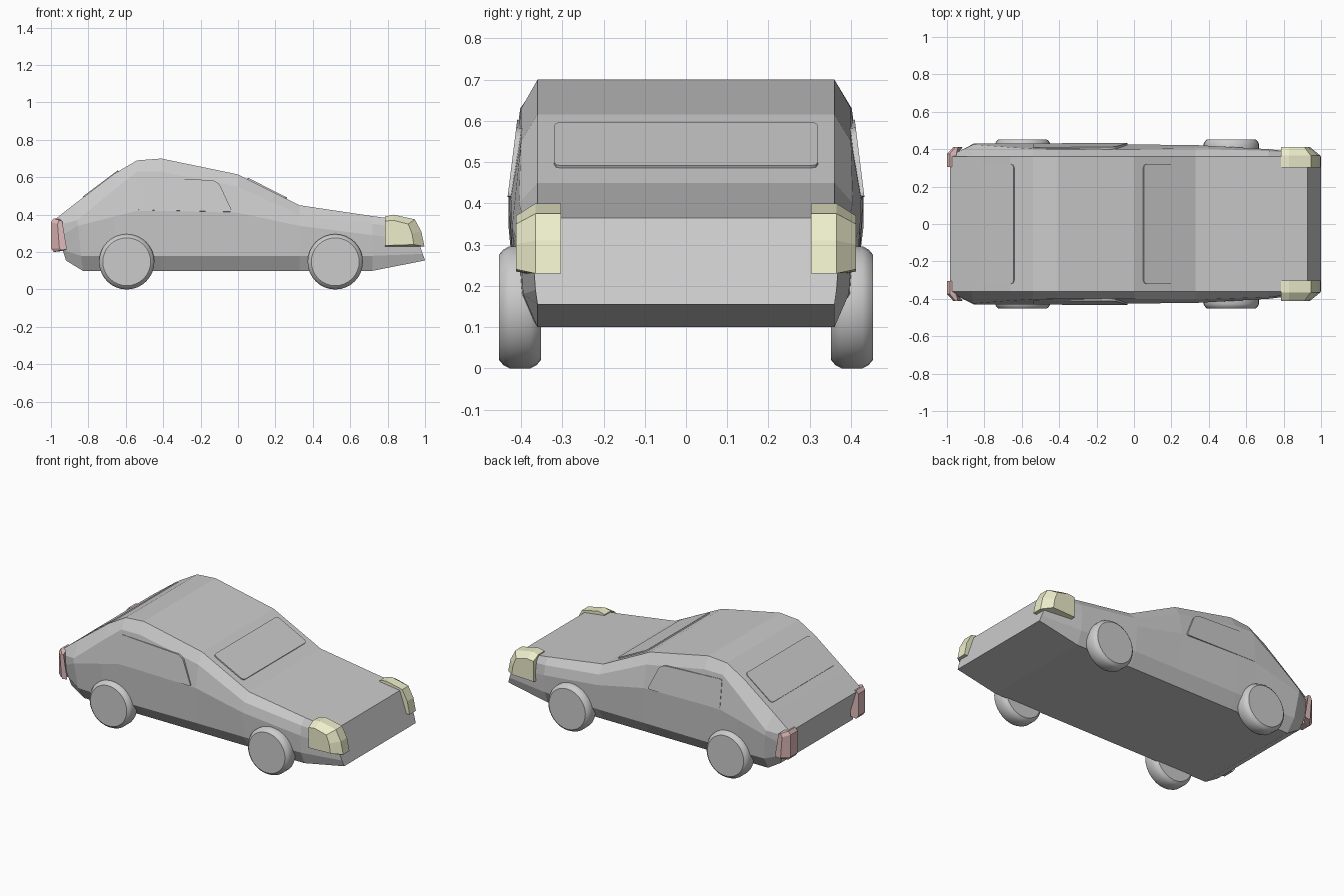
import bpy, bmesh, math
from mathutils import Vector

if "Cube" in bpy.data.objects:
    bpy.data.objects.remove(bpy.data.objects["Cube"])


def make_object(name, bm, mat=None):
    bmesh.ops.recalc_face_normals(bm, faces=bm.faces)
    mesh = bpy.data.meshes.new(name)
    bm.to_mesh(mesh)
    bm.free()
    ob = bpy.data.objects.new(name, mesh)
    bpy.context.collection.objects.link(ob)
    if mat:
        mesh.materials.append(mat)
    return ob


def loft(name, rings, mat=None):
    """Skin equal-length rings of points and cap both ends."""
    bm = bmesh.new()
    vs = [[bm.verts.new(p) for p in ring] for ring in rings]
    n = len(vs[0])
    for a, b in zip(vs, vs[1:]):
        for i in range(n):
            j = (i + 1) % n
            bm.faces.new((a[i], a[j], b[j], b[i]))
    bm.faces.new(vs[0])
    bm.faces.new(vs[-1])
    return make_object(name, bm, mat)


def panel(name, corners, normal, radius=0.018, lift=0.006, depth=0.02):
    """Thin pane with rounded corners, standing slightly proud of the body."""
    nrm = Vector(normal).normalized()
    bm = bmesh.new()
    lo = [bm.verts.new(Vector(c) + nrm * (lift - depth)) for c in corners]
    hi = [bm.verts.new(Vector(c) + nrm * lift) for c in corners]
    n = len(lo)
    bm.faces.new(lo)
    bm.faces.new(hi)
    for i in range(n):
        j = (i + 1) % n
        bm.faces.new((lo[i], lo[j], hi[j], hi[i]))
    edges = [e for e in bm.edges if {e.verts[0], e.verts[1]} in [{a, b} for a, b in zip(lo, hi)]]
    bmesh.ops.bevel(bm, geom=edges, offset=radius, segments=2, profile=0.5, affect='EDGES')
    return make_object(name, bm)


def material(name, color):
    m = bpy.data.materials.new(name)
    m.diffuse_color = color
    m.use_nodes = True
    m.node_tree.nodes["Principled BSDF"].inputs["Base Color"].default_value = m.diffuse_color
    return m


yellow = material("lamp_yellow", (0.85, 0.85, 0.6, 1))
red = material("lamp_red", (0.75, 0.5, 0.5, 1))

# Body: x bottom, x top, z bottom, z top, low y/z, belt y/z, upper y/z
stations = [
    (-0.92, -0.985, 0.155, 0.37, 0.37, 0.21, 0.375, 0.28, 0.37, 0.34),
    (-0.83, -0.87, 0.10, 0.46, 0.41, 0.18, 0.43, 0.34, 0.425, 0.37),
    (-0.66, -0.66, 0.10, 0.62, 0.415, 0.18, 0.43, 0.39, 0.41, 0.535),
    (-0.54, -0.54, 0.10, 0.69, 0.415, 0.18, 0.43, 0.42, 0.402, 0.63),
    (-0.41, -0.41, 0.10, 0.70, 0.415, 0.18, 0.43, 0.42, 0.40, 0.63),
    (0.0, 0.0, 0.10, 0.615, 0.41, 0.18, 0.425, 0.41, 0.40, 0.55),
    (0.33, 0.33, 0.10, 0.45, 0.41, 0.18, 0.422, 0.34, 0.405, 0.40),
    (0.72, 0.72, 0.10, 0.392, 0.395, 0.18, 0.40, 0.29, 0.39, 0.35),
    (1.0, 0.928, 0.155, 0.365, 0.365, 0.19, 0.37, 0.26, 0.37, 0.33),
]
rings = []
for xb, xt, zb, zt, yl, zl, ym, zm, yu, zu in stations:
    half = [(0.36, zb), (yl, zl), (ym, zm), (yu, zu), (0.36, zt)]
    outline = half + [(-y, z) for y, z in reversed(half)]
    rings.append([(xb + (xt - xb) * (z - zb) / (zt - zb), y, z) for y, z in outline])
loft("car_body", rings)

# Windscreen and rear window
panel("windscreen", [(0.05, -0.32, 0.592), (0.26, -0.32, 0.486),
                     (0.26, 0.32, 0.486), (0.05, 0.32, 0.592)], (0.45, 0, 0.89))
panel("rear_window", [(-0.825, -0.32, 0.493), (-0.64, -0.32, 0.632),
                      (-0.64, 0.32, 0.632), (-0.825, 0.32, 0.493)], (-0.61, 0, 0.79))

# Lamp outlines as (x, z): inner edge, then the part wrapping round the corner
head_in = [(0.785, 0.225), (0.785, 0.39), (0.83, 0.40), (0.945, 0.375), (0.98, 0.31), (0.997, 0.23)]
head_out = [(0.785, 0.235), (0.785, 0.365), (0.83, 0.37), (0.91, 0.35), (0.93, 0.30), (0.94, 0.24)]
tail_in = [(-0.945, 0.205), (-0.95, 0.375), (-0.985, 0.38), (-1.0, 0.36), (-1.0, 0.22), (-0.985, 0.20)]
tail_out = [(-0.915, 0.215), (-0.94, 0.365), (-0.955, 0.37), (-0.965, 0.35), (-0.955, 0.22), (-0.945, 0.21)]


def lamp(name, inner, outer, ys, s, mat):
    loft(name, [[(x, s * y, z) for x, z in prof]
                for y, prof in zip(ys, (inner, inner, outer))], mat)


# Wheel cross-section as (radius, y)
tyre = [(0.128, 0.352), (0.140, 0.362), (0.148, 0.378), (0.148, 0.428), (0.140, 0.443), (0.128, 0.453)]
window = [(-0.54, 0.425), (-0.54, 0.603), (-0.13, 0.583), (-0.10, 0.565), (-0.03, 0.415)]

for side, s in (("right", -1), ("left", 1)):
    # Side windows lean inward toward the roof
    panel(side + "_side_window",
          [(x, s * (0.429 - (z - 0.42) * 0.125), z) for x, z in window],
          (0, s, 0.125), radius=0.012, lift=0.003)
    lamp(side + "_headlight", head_in, head_out, (0.303, 0.365, 0.412), s, yellow)
    lamp(side + "_tail_light", tail_in, tail_out, (0.305, 0.375, 0.412), s, red)
    for end, x in (("rear", -0.595), ("front", 0.52)):
        loft(f"{side}_{end}_wheel",
             [[(x + r * math.cos(a), s * y, 0.148 + r * math.sin(a))
               for a in (2 * math.pi * i / 32 for i in range(32))] for r, y in tyre])
        ob = bpy.data.objects[f"{side}_{end}_wheel"]
        bpy.ops.object.select_all(action='DESELECT')
        ob.select_set(True)
        bpy.context.view_layer.objects.active = ob
        bpy.ops.object.shade_smooth_by_angle(angle=math.radians(30))
